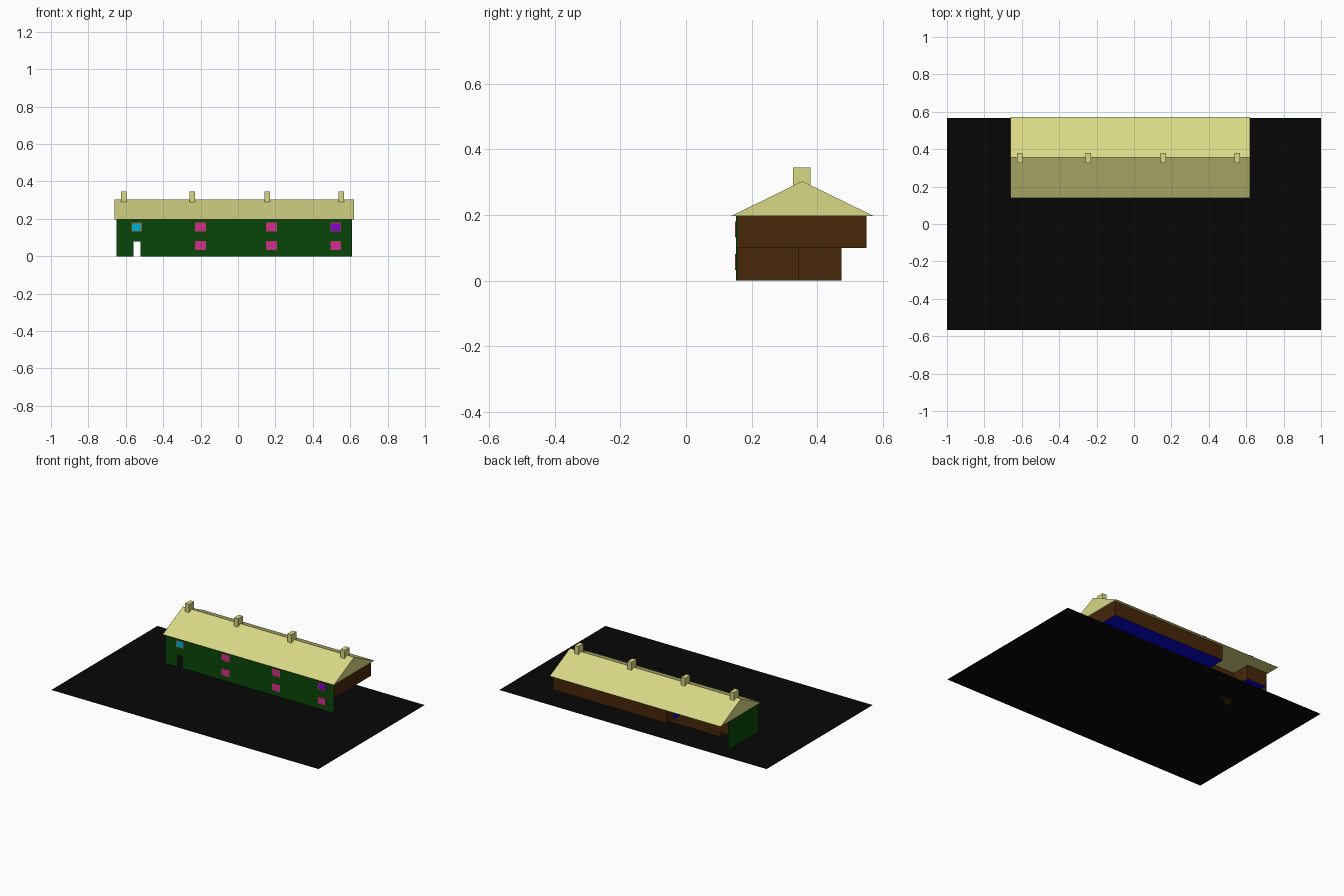
import bpy, bmesh
from mathutils import Vector

if "Cube" in bpy.data.objects:
    bpy.data.objects.remove(bpy.data.objects["Cube"])


def material(name, rgb):
    m = bpy.data.materials.new(name)
    m.diffuse_color = (*[(c / 255) ** 2.2 for c in rgb], 1)
    m.use_nodes = True
    m.node_tree.nodes["Principled BSDF"].inputs["Base Color"].default_value = m.diffuse_color
    return m


BLACK = material("black", (15, 15, 15))
GREEN = material("green", (17, 72, 18))
BROWN = material("brown", (72, 43, 17))
BLUE = material("blue", (12, 12, 215))
STRAW = material("straw", (215, 215, 133))
PINK = material("pink", (215, 45, 155))
CYAN = material("cyan", (0, 175, 210))
PURPLE = material("purple", (130, 0, 210))
FRAME = material("frame", (165, 85, 50))


def finish(name, bm, mats):
    bmesh.ops.recalc_face_normals(bm, faces=bm.faces)
    me = bpy.data.meshes.new(name)
    bm.to_mesh(me)
    bm.free()
    for m in mats:
        me.materials.append(m)
    ob = bpy.data.objects.new(name, me)
    bpy.context.collection.objects.link(ob)
    return ob


def extrude(name, pts, vec, *mats):
    """Close a 3D outline into a prism along vec; a second material goes on undersides."""
    bm = bmesh.new()
    face = bm.faces.new([bm.verts.new(p) for p in pts])
    new = bmesh.ops.extrude_face_region(bm, geom=[face])["geom"]
    bmesh.ops.translate(bm, vec=Vector(vec),
                        verts=[v for v in new if isinstance(v, bmesh.types.BMVert)])
    bmesh.ops.recalc_face_normals(bm, faces=bm.faces)
    if len(mats) > 1:
        for f in bm.faces:
            f.normal_update()
            if f.normal.z < -0.5:
                f.material_index = 1
    return finish(name, bm, mats)


def box(name, lo, hi, *mats):
    (x0, y0, z0), (x1, y1, z1) = lo, hi
    return extrude(name, [(x0, y0, z0), (x1, y0, z0), (x1, y1, z0), (x0, y1, z0)],
                   (0, 0, z1 - z0), *mats)


L, R, F = -0.65, 0.61, 0.152          # left end, right end, front of the house
FLOOR, EAVE = 0.10, 0.197

# yard sheet
bm = bmesh.new()
bm.faces.new([bm.verts.new(p) for p in
              [(-1, -.567, 0), (1, -.567, 0), (1, .567, 0), (-1, .567, 0)]])
finish("yard", bm, [BLACK])

# front wall with an open doorway
outline = [(L, 0), (-.56, 0), (-.56, .08), (-.52, .08), (-.52, 0), (R, 0), (R, EAVE), (L, EAVE)]
extrude("front_wall", [(x, F, z) for x, z in outline], (0, .005, 0), GREEN)

# left wall: green outside, brown lining inside
box("left_wall", (L, F + .005, 0), (L + .004, .475, EAVE), GREEN)
box("left_wall_lining", (L + .004, F + .005, 0), (L + .007, .475, FLOOR), BROWN)

# upper storey overhanging the back, with a recess for the landing
plan = [(L + .004, F + .005), (R, F + .005), (R, .55), (-.24, .55), (-.24, .345),
        (-.50, .345), (-.50, .475), (L + .004, .475)]
extrude("upper_storey", [(x, y, FLOOR) for x, y in plan], (0, 0, EAVE - FLOOR), BROWN, BLUE)

# set-back lower storey between the two open end passages
box("lower_storey", (-.50, F + .005, 0), (.45, .345, FLOOR), BROWN)

# door opening onto the recess
box("landing_door", (-.243, .405, FLOOR), (-.24, .47, .175), BLUE)

# gabled roof
extrude("roof", [(-.66, .138, EAVE), (-.66, .572, EAVE), (-.66, .355, .303)],
        (1.28, 0, 0), STRAW)

# chimneys along the ridge
for i, x in enumerate((-.61, -.245, .157, .553)):
    box(f"chimney_{i + 1}", (x - .015, .327, .27), (x + .015, .38, .345), STRAW)


# framed windows
def window(name, x, z, w, h, glass, mullion):
    box(name + "_glass", (x - w / 2, F - .001, z - h / 2), (x + w / 2, F + .002, z + h / 2), glass)
    t = .003
    bars = [(x - w / 2, z, t, h), (x + w / 2, z, t, h),
            (x, z - h / 2, w + t, t), (x, z + h / 2, w + t, t)]
    if mullion:
        bars.append((x, z, t, h))
    for i, (bx, bz, bw, bh) in enumerate(bars):
        box(f"{name}_frame_{i + 1}", (bx - bw / 2, F - .002, bz - bh / 2),
            (bx + bw / 2, F + .002, bz + bh / 2), FRAME)


window("upper_left_window", -.542, .156, .052, .044, CYAN, False)
window("upper_right_window", .523, .156, .054, .044, PURPLE, False)
window("lower_right_window", .523, .057, .054, .044, PINK, False)
for side, x in (("left", -.20), ("right", .178)):
    for level, z in (("upper", .156), ("lower", .057)):
        window(f"middle_{side}_{level}_window", x, z, .056, .046, PINK, True)
